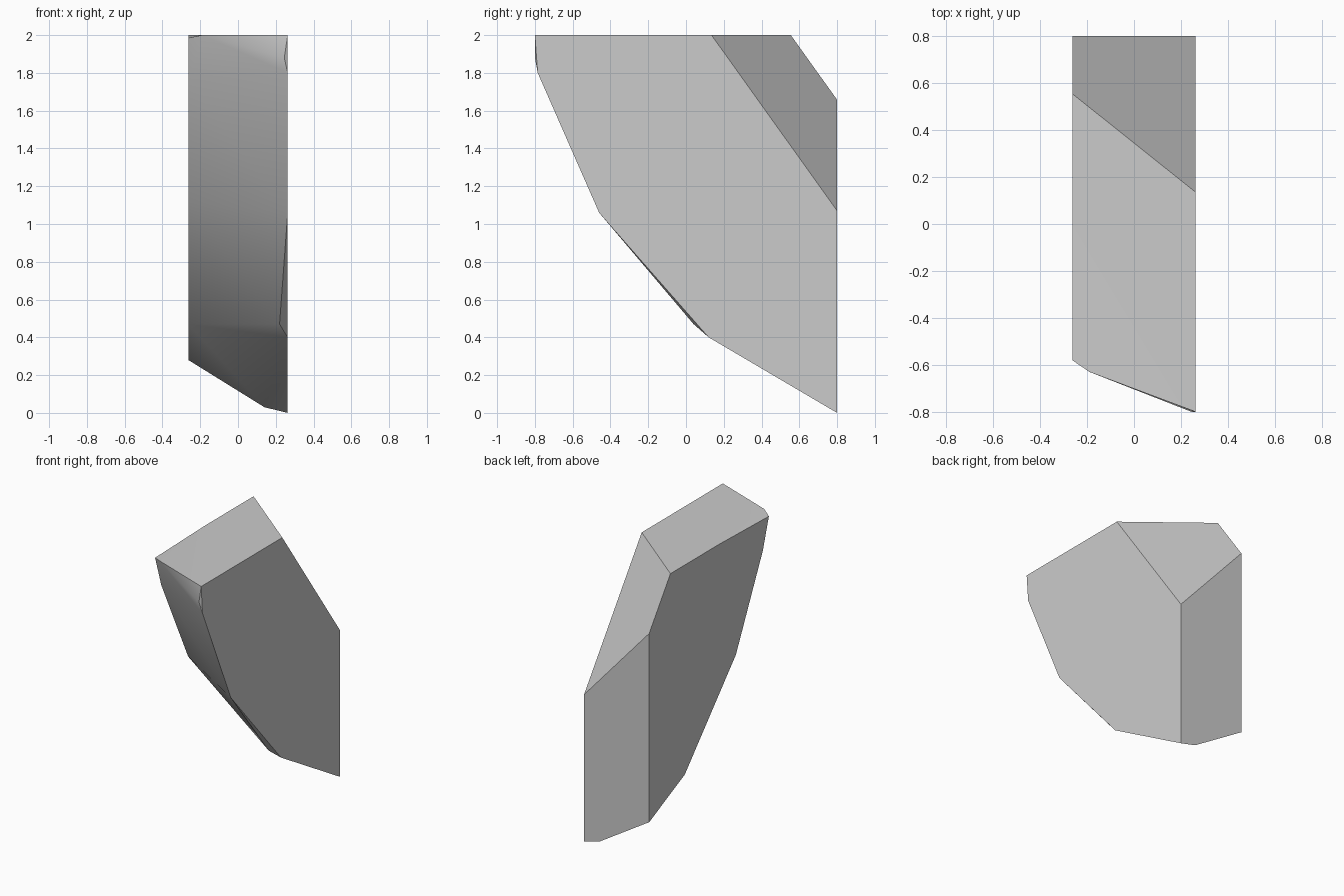
import bpy
import bmesh
import math
from mathutils import Vector

cube = bpy.data.objects.get("Cube")
if cube:
    bpy.data.objects.remove(cube, do_unlink=True)

HALF = 0.263   # half the slab thickness
BACK = 0.8     # flat back
TOP = 2.0      # flat top

# Side outlines as (y, z), from the top front down to the back
right_outline = [(-0.58, 1.985), (-0.51, 1.76), (-0.2, 1.12), (0.39, 0.47), (BACK, 0.28)]
left_outline = [(-0.8, TOP), (-0.785, 1.8), (-0.46, 1.06), (0.12, 0.4), (BACK, 0.0)]

# Worn points between the two outlines
worn_points = [(-0.19, -0.63, TOP), (0.245, -0.8, 1.88), (0.22, 0.04, 0.47), (0.14, BACK, 0.03)]

points = [(-HALF, y, z) for y, z in right_outline]
points += [(HALF, y, z) for y, z in left_outline]
points += [(side * HALF, BACK, TOP) for side in (-1, 1)]
points += [(-HALF, 0, TOP)] + worn_points

# Stone body
bm = bmesh.new()
for p in points:
    bm.verts.new(p)
hull = bmesh.ops.convex_hull(bm, input=bm.verts[:])
loose = [v for v in bm.verts if not v.link_faces]
bmesh.ops.delete(bm, geom=loose, context='VERTS')

# Slanted break across the top back corner
a = Vector((HALF, 0.135, TOP))
b = Vector((-HALF, 0.555, TOP))
c = Vector((HALF, BACK, 1.07))
normal = (b - a).cross(c - a)
if normal.y < 0:
    normal.negate()
cut = bmesh.ops.bisect_plane(bm, geom=bm.verts[:] + bm.edges[:] + bm.faces[:],
                             plane_co=a, plane_no=normal, clear_outer=True)
rim = [e for e in bm.edges if e.is_boundary]
bmesh.ops.holes_fill(bm, edges=rim, sides=0)

# Merge the triangles of each flat side
bmesh.ops.dissolve_limit(bm, angle_limit=math.radians(1),
                         verts=bm.verts[:], edges=bm.edges[:])
bmesh.ops.recalc_face_normals(bm, faces=bm.faces[:])

mesh = bpy.data.meshes.new("stone_chunk")
bm.to_mesh(mesh)
bm.free()
stone = bpy.data.objects.new("stone_chunk", mesh)
bpy.context.collection.objects.link(stone)

# Plain grey
grey = bpy.data.materials.new("stone_grey")
grey.use_nodes = True
colour = (0.6, 0.6, 0.6, 1.0)
grey.diffuse_color = colour
grey.node_tree.nodes["Principled BSDF"].inputs["Base Color"].default_value = colour
mesh.materials.append(grey)

# Smooth worn front, crisp flat sides
bpy.ops.object.select_all(action='DESELECT')
stone.select_set(True)
bpy.context.view_layer.objects.active = stone
bpy.ops.object.shade_smooth_by_angle(angle=math.radians(32))
